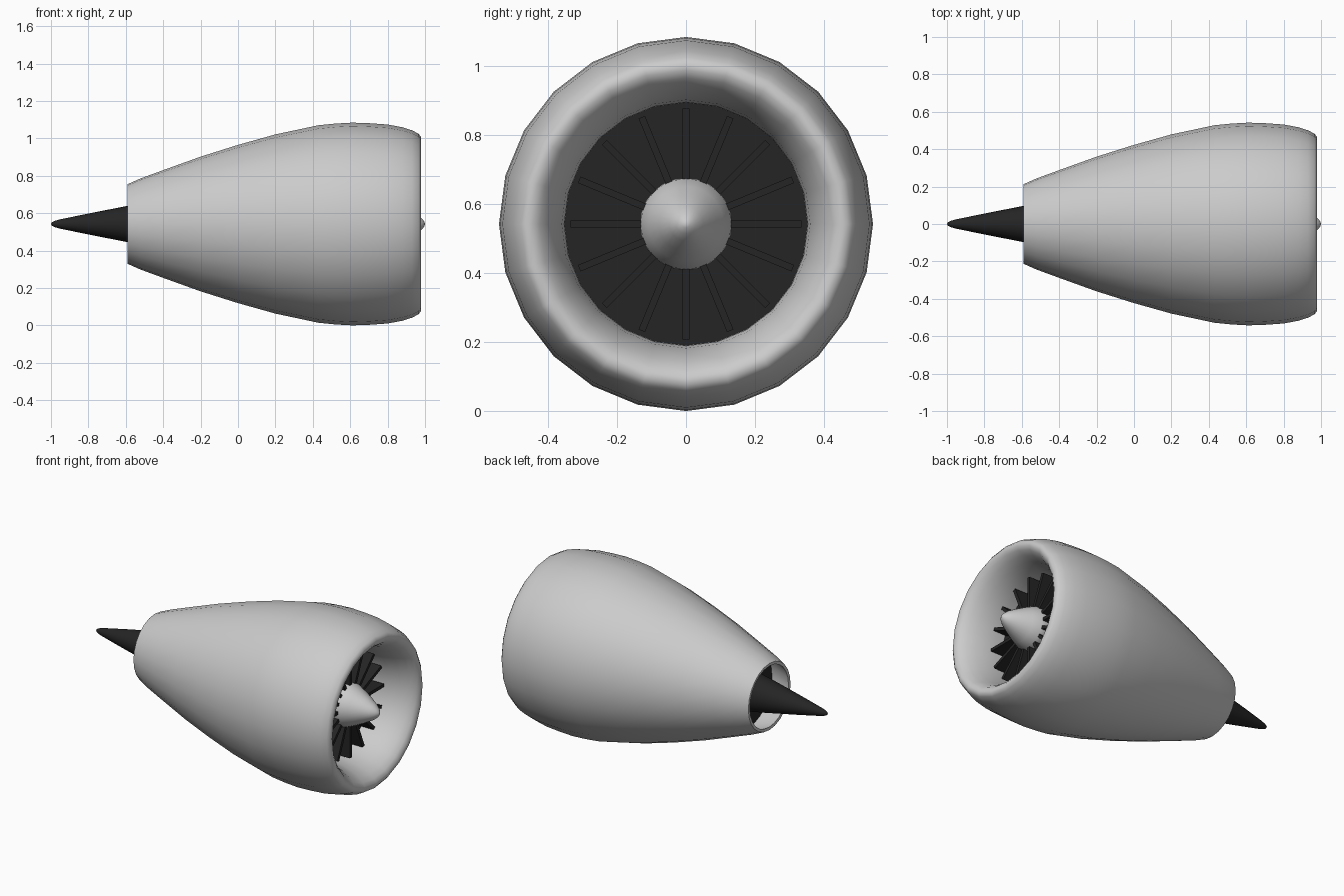
import bpy, bmesh
from math import sin, cos, pi, radians
from mathutils import Matrix

if "Cube" in bpy.data.objects:
    bpy.data.objects.remove(bpy.data.objects["Cube"])

ZC = 0.542      # height of the engine axis
SIDES = 24

dark = bpy.data.materials.new("dark_metal")
dark.diffuse_color = (0.018, 0.018, 0.018, 1)
dark.use_nodes = True
dark.node_tree.nodes["Principled BSDF"].inputs["Base Color"].default_value = dark.diffuse_color


def finish(name, bm, mat=None, angle=40):
    me = bpy.data.meshes.new(name)
    bm.to_mesh(me)
    bm.free()
    ob = bpy.data.objects.new(name, me)
    bpy.context.collection.objects.link(ob)
    ob.location.z = ZC
    if mat:
        me.materials.append(mat)
    if angle:
        bpy.ops.object.select_all(action='DESELECT')
        ob.select_set(True)
        bpy.context.view_layer.objects.active = ob
        bpy.ops.object.shade_smooth_by_angle(angle=radians(angle))
    return ob


def lathe(name, profile, mat=None, angle=40):
    """Revolve (x, radius) points around the x axis."""
    bm = bmesh.new()
    rings = [[bm.verts.new((x, r * sin(2 * pi * k / SIDES), r * cos(2 * pi * k / SIDES)))
              for k in range(SIDES)] for x, r in profile]
    for a, b in zip(rings, rings[1:]):
        for k in range(SIDES):
            n = (k + 1) % SIDES
            bm.faces.new((a[k], b[k], b[n], a[n]))
    bmesh.ops.remove_doubles(bm, verts=bm.verts, dist=1e-5)
    return finish(name, bm, mat, angle)


# Cowling: nozzle inner wall, thin nozzle edge, outer skin, rounded lip, intake wall
lathe("cowling", [
    (-0.42, 0.245), (-0.50, 0.225), (-0.588, 0.195), (-0.59, 0.213),
    (-0.52, 0.244), (-0.40, 0.288), (-0.20, 0.360), (0.00, 0.423),
    (0.20, 0.479), (0.43, 0.528), (0.52, 0.537), (0.61, 0.542), (0.70, 0.539),
    (0.80, 0.532), (0.88, 0.517), (0.93, 0.501), (0.965, 0.483), (0.978, 0.466),
    (0.977, 0.445), (0.962, 0.423), (0.93, 0.400), (0.88, 0.377),
    (0.81, 0.360), (0.75, 0.353), (0.68, 0.352)], angle=60)

# Dark backing disc behind the fan, and the one closing the nozzle
lathe("fan_backing", [(0.69, 0.353), (0.70, 0.353), (0.70, 0)], dark)
lathe("nozzle_backing", [(-0.44, 0), (-0.44, 0.241), (-0.43, 0.241)], dark)

# Spinner with a short hub
lathe("spinner", [(0.70, 0.125), (0.775, 0.134), (0.80, 0.131), (0.85, 0.109),
                  (0.91, 0.078), (0.96, 0.049), (0.985, 0.028), (0.997, 0.011), (1.0, 0)])

# Exhaust cone
lathe("exhaust_cone", [(-1.0, 0), (-0.996, 0.009), (-0.98, 0.017), (-0.95, 0.025),
                       (-0.80, 0.056), (-0.59, 0.097), (-0.43, 0.126)], dark)

# Sixteen radial fan blades
bm = bmesh.new()
for k in range(16):
    m = (Matrix.Rotation(2 * pi * k / 16, 4, 'X')
         @ Matrix.Translation((0.748, 0, 0.231))
         @ Matrix.Diagonal((0.10, 0.02, 0.208, 1)))
    bmesh.ops.create_cube(bm, size=1, matrix=m)
finish("fan_blades", bm, dark, None)
